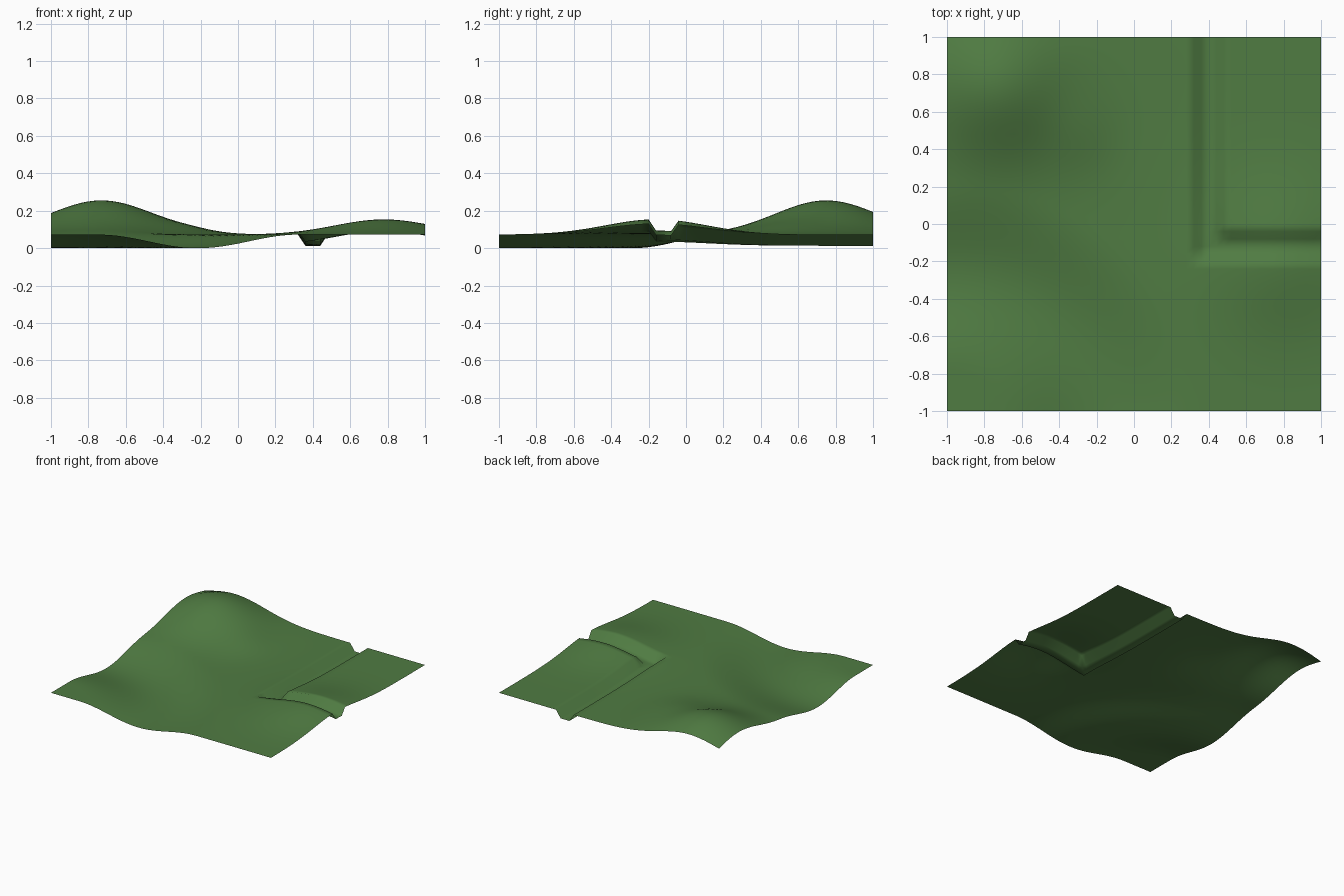
import bpy, bmesh, math

if "Cube" in bpy.data.objects:
    bpy.data.objects.remove(bpy.data.objects["Cube"])

CELLS = 50          # grid cells per side, 0.04 units each
BASE = 0.075        # level of the flat ground


def bump(x, y, cx, cy, height, sx, sy):
    return height * math.exp(-((x - cx) / sx) ** 2 / 2 - ((y - cy) / sy) ** 2 / 2)


def valley(x, y):
    # curved valley sweeping around the front left corner
    r = math.hypot((x + 1) / 0.79, (y + 1) / 0.72)
    d = min(abs(r - 1) * 0.78 / 0.53, 1)
    return 0.0725 * (0.5 + 0.5 * math.cos(math.pi * d))


def trench(x, y):
    # L-shaped channel with sloped banks and a flat floor
    m = min(x - 0.32, y + 0.20)
    return 0.06 * max(0, min(1, min(m, 0.16 - m) / 0.04))


def ground(x, y):
    return (BASE
            + bump(x, y, -0.73, 0.75, 0.183, 0.28, 0.275)   # large hill
            + bump(x, y, -0.28, 0.50, 0.018, 0.12, 0.15)    # hill shoulder
            + bump(x, y, 0.78, -0.16, 0.082, 0.26, 0.27)    # low mound
            - valley(x, y) - trench(x, y))


# Terrain sheet
bm = bmesh.new()
bmesh.ops.create_grid(bm, x_segments=CELLS, y_segments=CELLS, size=1)
for v in bm.verts:
    v.co.z = ground(round(v.co.x, 4), round(v.co.y, 4))
low = min(v.co.z for v in bm.verts)
for v in bm.verts:
    v.co.z -= low
for f in bm.faces:
    f.smooth = True
mesh = bpy.data.meshes.new("terrain")
bm.to_mesh(mesh)
bm.free()
terrain = bpy.data.objects.new("terrain", mesh)
bpy.context.collection.objects.link(terrain)

# Grass colour
grass = bpy.data.materials.new("grass")
grass.diffuse_color = (0.08, 0.2, 0.055, 1)
grass.use_nodes = True
grass.node_tree.nodes["Principled BSDF"].inputs["Base Color"].default_value = grass.diffuse_color
mesh.materials.append(grass)
